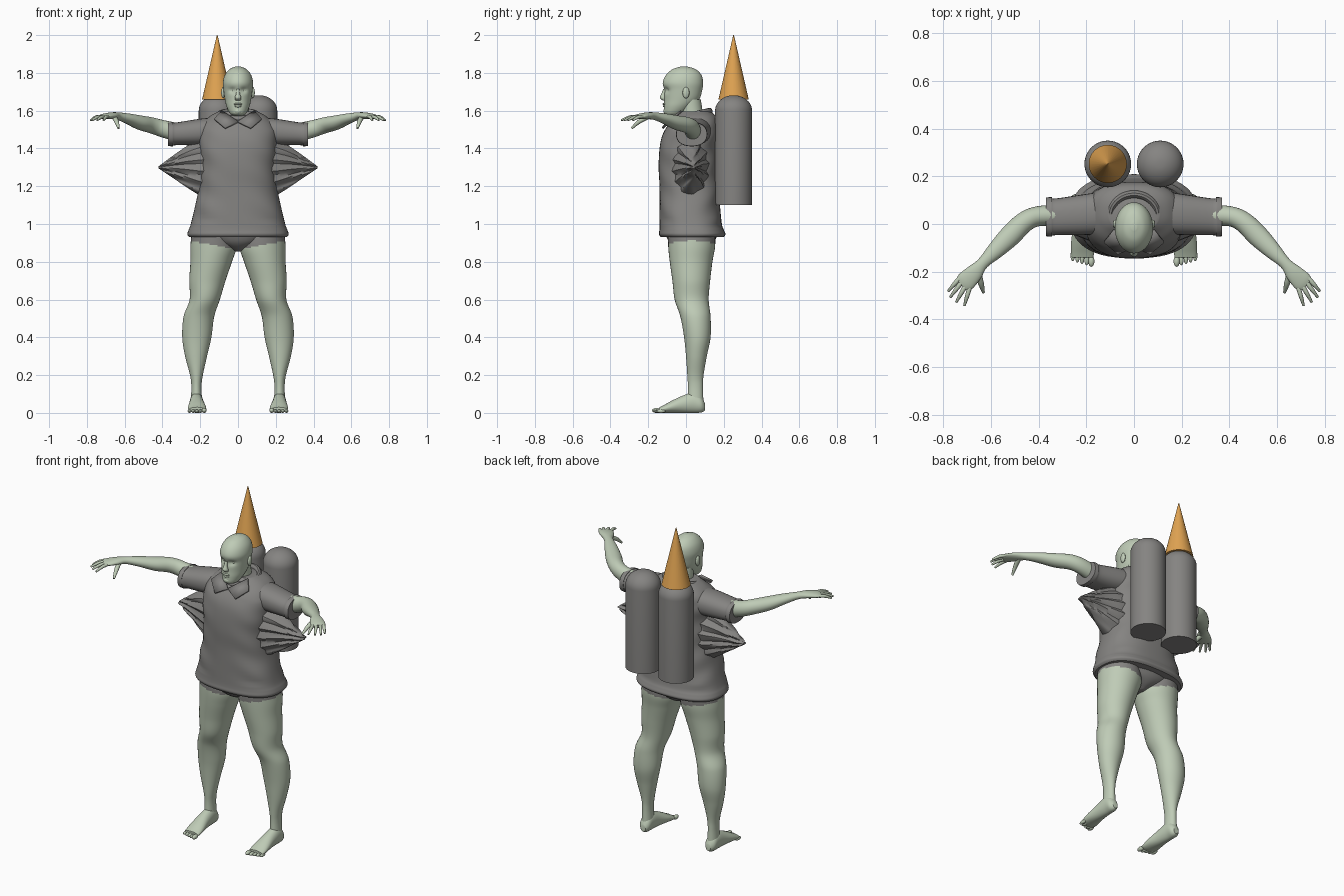
import bpy, bmesh, math
from mathutils import Vector

cube = bpy.data.objects.get("Cube")
if cube:
    bpy.data.objects.remove(cube, do_unlink=True)


def material(name, rgb):
    m = bpy.data.materials.new(name)
    m.use_nodes = True
    m.diffuse_color = (*rgb, 1)
    m.node_tree.nodes["Principled BSDF"].inputs["Base Color"].default_value = (*rgb, 1)
    return m


SKIN = material("pale_green_skin", (0.52, 0.60, 0.47))
GREY = material("warm_grey", (0.235, 0.23, 0.222))
ORANGE = material("orange", (0.75, 0.37, 0.085))
X, Y, Z = Vector((1, 0, 0)), Vector((0, 1, 0)), Vector((0, 0, 1))
FRAMES = {"x": (Y, Z), "y": (X, Z), "z": (X, Y)}


def finish(name, bm, mats, angle=40):
    bmesh.ops.recalc_face_normals(bm, faces=bm.faces)
    me = bpy.data.meshes.new(name)
    bm.to_mesh(me)
    bm.free()
    for m in mats:
        me.materials.append(m)
    ob = bpy.data.objects.new(name, me)
    bpy.context.collection.objects.link(ob)
    bpy.ops.object.select_all(action="DESELECT")
    ob.select_set(True)
    bpy.context.view_layer.objects.active = ob
    bpy.ops.object.shade_smooth_by_angle(angle=math.radians(angle))
    return ob


def smooth_rows(rows, steps):
    """Catmull-Rom through section rows."""
    if steps == 1:
        return rows
    out = []
    for i in range(len(rows) - 1):
        a, b, c, d = (rows[max(i - 1, 0)], rows[i], rows[i + 1],
                      rows[min(i + 2, len(rows) - 1)])
        for k in range(steps):
            t = k / steps
            out.append([q + 0.5 * t * (r - p + t * (2 * p - 5 * q + 4 * r - s + t * (3 * (q - r) + s - p)))
                        for p, q, r, s in zip(a, b, c, d)])
    return out + [rows[-1]]


def loft(name, rows, axis=None, mat=SKIN, side=1, steps=5, n=28, power=2, shape=None, rule=None):
    """Skin elliptical sections (x, y, z, half_u, half_v) along a path."""
    rows = smooth_rows(rows, steps)
    pts = [Vector(r[:3]) for r in rows]
    bm = bmesh.new()
    rings = []
    for i, r in enumerate(rows):
        if axis:
            u, v = FRAMES[axis]
        else:
            d = (pts[min(i + 1, len(pts) - 1)] - pts[max(i - 1, 0)]).normalized()
            u = d.cross(Z).normalized()
            v = u.cross(d)
        ring = []
        for k in range(n):
            t = math.tau * k / n
            c, s = math.cos(t), math.sin(t)
            p = pts[i] + u * max(r[3], .002) * math.copysign(abs(c) ** (2 / power), c) \
                + v * max(r[4], .002) * math.copysign(abs(s) ** (2 / power), s)
            if shape:
                p = shape(p)
            ring.append(bm.verts.new((p.x * side, p.y, p.z)))
        rings.append(ring)
    for a, b in zip(rings, rings[1:]):
        for k in range(n):
            bm.faces.new((a[k], a[(k + 1) % n], b[(k + 1) % n], b[k]))
    bm.faces.new(rings[0])
    bm.faces.new(rings[-1])
    if rule:
        for f in bm.faces:
            f.material_index = rule(f.calc_center_median())
    return finish(name, bm, [mat, GREY] if rule else [mat])


def ball(name, loc, size, mat=SKIN):
    bm = bmesh.new()
    bmesh.ops.create_uvsphere(bm, u_segments=16, v_segments=10, radius=1)
    for v in bm.verts:
        v.co = Vector(loc) + v.co * Vector(size)
    return finish(name, bm, [mat])


# Head with pressed-in eye sockets
def face_shape(p):
    if p.y < -.03:
        for sx in (-.03, .03):
            d = ((p.x - sx) / .018) ** 2 + ((p.z - 1.708) / .014) ** 2
            p.y += .014 * math.exp(-d)
    return p


loft("head", [(0, -.06, 1.572, .022, .028), (0, -.062, 1.585, .042, .052), (0, -.042, 1.62, .06, .075),
              (0, -.022, 1.66, .07, .093), (0, -.015, 1.71, .077, .101), (0, -.016, 1.75, .08, .107),
              (0, -.012, 1.79, .069, .093), (0, -.01, 1.82, .044, .06), (0, -.01, 1.834, .012, .016)],
     "z", n=48, steps=6, shape=face_shape)
loft("neck", [(0, .045, 1.5, .072, .068), (0, .035, 1.56, .06, .06), (0, .02, 1.66, .056, .058)], "z")
loft("nose", [(0, -.112, 1.715, .008, .008), (0, -.119, 1.69, .01, .011),
              (0, -.121, 1.668, .017, .017), (0, -.113, 1.654, .013, .01)], "z", n=16)
ball("upper_lip", (0, -.113, 1.635), (.023, .011, .006))
ball("lower_lip", (0, -.112, 1.624), (.02, .011, .007))
ball("chin", (0, -.104, 1.598), (.022, .016, .017))

# Shirt body with a rolled hem and gentle side folds
def folds(p):
    w = min(abs(p.x) / .2, 1) ** 2 * (1 if 1.0 < p.z < 1.5 else 0)
    p.y += .006 * w * math.sin(p.z * 42 + p.x * 20)
    return p


loft("shirt_body", [(0, .033, .93, .258, .165), (0, .033, .945, .268, .176), (0, .03, .968, .262, .171),
                    (0, .025, 1.0, .25, .165), (0, .02, 1.1, .226, .16), (0, .018, 1.2, .206, .158),
                    (0, .013, 1.3, .2, .158), (0, .015, 1.4, .204, .155), (0, .025, 1.47, .208, .15),
                    (0, .042, 1.53, .19, .133), (0, .055, 1.57, .15, .105), (0, .05, 1.595, .105, .08)],
     "z", GREY, n=56, power=2.5, shape=folds)

# Collar: tilted ring and two front points
bm = bmesh.new()
N, M = 36, 10
grid = []
for i in range(N):
    a = math.tau * i / N
    c = Vector((.1 * math.cos(a), .035 + .09 * math.sin(a), 1.575 + .02 * math.sin(a)))
    out = Vector((math.cos(a), math.sin(a), 0))
    grid.append([bm.verts.new(c + out * .016 * math.cos(math.tau * j / M) + Z * .02 * math.sin(math.tau * j / M))
                 for j in range(M)])
for i in range(N):
    for j in range(M):
        bm.faces.new((grid[i][j], grid[(i + 1) % N][j], grid[(i + 1) % N][(j + 1) % M], grid[i][(j + 1) % M]))
finish("collar_ring", bm, [GREY])

# Briefs between the legs
def briefs_line(p):
    return 1 if p.z > .862 + .2 * abs(p.x) else 0


loft("briefs", [(0, .03, .855, .02, .05), (0, .03, .875, .07, .09), (0, .03, .905, .16, .12),
                (0, .03, .95, .235, .14)], "z", GREY)

for side, word in ((1, "left"), (-1, "right")):
    ball(word + "_ear", (side * .079, .0, 1.695), (.01, .018, .03))
    ball(word + "_eye", (side * .03, -.083, 1.707), (.014, .013, .008))

    # Collar point
    bm = bmesh.new()
    pts = [(.0, -.1, 1.545), (.068, -.128, 1.512), (.125, -.08, 1.56), (.085, -.03, 1.602)]
    f = bm.faces.new([bm.verts.new((side * x, y, z)) for x, y, z in pts])
    flap = finish(word + "_collar_point", bm, [GREY])
    flap.modifiers.new("thickness", "SOLIDIFY").thickness = .012

    # Sleeve and the stretched cloth wing below it
    loft(word + "_sleeve", [(.1, .05, 1.495, .09, .07), (.2, .04, 1.487, .086, .07), (.33, .03, 1.477, .077, .06),
                            (.345, .03, 1.476, .083, .065), (.37, .03, 1.475, .081, .062)],
         "x", GREY, side, power=2.3)

    def creases(p):
        p.y += .008 * math.sin((p.z - 1.3) / (.5 - p.x) * 32)
        return p
    loft(word + "_cloth_wing", [(.15, .02, 1.3, .1, .17), (.2, .025, 1.3, .085, .15), (.27, .03, 1.303, .06, .11),
                                (.34, .035, 1.303, .036, .062), (.42, .04, 1.3, .012, .006)],
         "x", GREY, side, n=48, shape=creases)

    # Arm, palm and fingers
    loft(word + "_arm", [(.3, .035, 1.48, .046, .05), (.4, .033, 1.505, .042, .045), (.46, .008, 1.523, .043, .042),
                         (.52, -.05, 1.537, .045, .038), (.58, -.11, 1.557, .036, .028),
                         (.635, -.165, 1.571, .025, .02), (.67, -.205, 1.573, .036, .018),
                         (.705, -.24, 1.57, .041, .014), (.722, -.256, 1.567, .034, .01)], None, side=side)
    fingers = [((.73, -.225), (.78, -.282)), ((.72, -.24), (.772, -.308)),
               ((.704, -.253), (.746, -.328)), ((.688, -.26), (.712, -.343))]
    for i, ((ax, ay), (bx, by)) in enumerate(fingers):
        loft(f"{word}_finger_{i + 1}", [(ax, ay, 1.569, .01, .009), ((ax + bx) / 2, (ay + by) / 2, 1.565, .009, .009),
                                       (bx, by, 1.549, .005, .005)], None, side=side, n=12)
    loft(word + "_thumb", [(.655, -.205, 1.566, .014, .013), (.642, -.25, 1.54, .012, .011),
                           (.632, -.287, 1.507, .006, .006)], None, side=side, n=12)

    # Leg, briefs coloured above the slanted line
    loft(word + "_leg", [(.135, .03, .96, .11, .125), (.13, .03, .88, .122, .124), (.142, .027, .8, .11, .113),
                         (.162, .028, .7, .096, .1), (.176, .03, .6, .08, .09), (.207, .05, .51, .081, .08),
                         (.218, .06, .4, .077, .07), (.222, .055, .3, .058, .055), (.22, .05, .2, .034, .043),
                         (.22, .05, .14, .027, .04), (.22, .05, .06, .03, .042)],
         "z", side=side, steps=10, n=36, rule=briefs_line)

    # Foot and toes
    loft(word + "_foot", [(.218, .1, .032, .016, .02), (.22, .08, .044, .032, .042), (.22, .04, .054, .035, .054),
                          (.219, -.02, .045, .039, .045), (.217, -.08, .031, .047, .031),
                          (.216, -.12, .02, .048, .02), (.216, -.14, .016, .045, .014)], "y", side=side)
    for i in range(5):
        x, tip, r = .179 + .0195 * i, -.168 + .006 * i, .013 if i == 0 else .0095
        ball(f"{word}_toe_{i + 1}", (side * x, tip + .012, r), (r, .024, r))

    # Tank with a domed top
    dome = [(side * .11, .252, 1.6 + .082 * math.sin(t), .098 * math.cos(t), .098 * math.cos(t))
            for t in (math.radians(9 * k) for k in range(10))]
    base = [(side * .11, .252, 1.1, .098, .098)]
    loft(word + "_tank", base + dome, "z", GREY, steps=1, n=40)

# Pointed nose cone on the right tank
loft("nose_cone", [(-.11, .252, 1.66, .08, .08), (-.11, .252, 2.0, .001, .001)], "z", ORANGE, steps=1, n=32)
